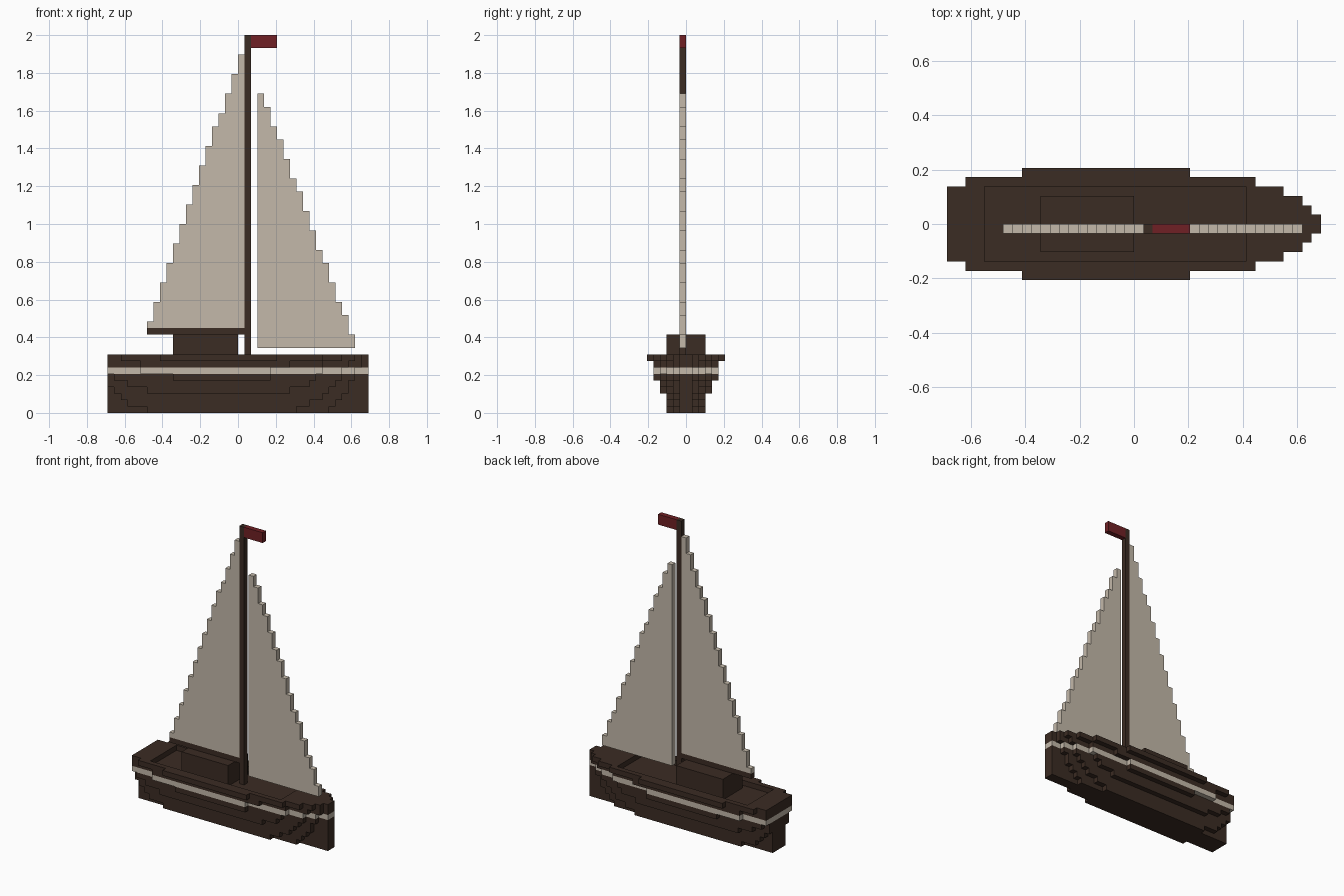
import bpy
import bmesh
import math

cube = bpy.data.objects.get("Cube")
if cube:
    bpy.data.objects.remove(cube, do_unlink=True)

UNIT = 2 / 58  # size of one block


def make_material(name, color):
    mat = bpy.data.materials.new(name)
    mat.use_nodes = True
    mat.diffuse_color = (*color, 1)
    mat.node_tree.nodes["Principled BSDF"].inputs["Base Color"].default_value = (*color, 1)
    return mat


dark_wood = make_material("dark wood", (0.044, 0.025, 0.017))
canvas = make_material("cream canvas", (0.55, 0.485, 0.40))
red_cloth = make_material("red cloth", (0.162, 0.0145, 0.0178))


def extrude_outline(name, outline, direction, material):
    """Extrude a flat outline, given in blocks, into a solid part."""
    bm = bmesh.new()
    face = bm.faces.new([bm.verts.new([c * UNIT for c in p]) for p in outline])
    extruded = bmesh.ops.extrude_face_region(bm, geom=[face])["geom"]
    moved = [g for g in extruded if isinstance(g, bmesh.types.BMVert)]
    bmesh.ops.translate(bm, verts=moved, vec=[c * UNIT for c in direction])
    bmesh.ops.recalc_face_normals(bm, faces=bm.faces)
    mesh = bpy.data.meshes.new(name)
    bm.to_mesh(mesh)
    bm.free()
    obj = bpy.data.objects.new(name, mesh)
    mesh.materials.append(material)
    bpy.context.scene.collection.objects.link(obj)
    return obj


def box(name, x, y, z, material):
    outline = [(x[0], y[0], z[0]), (x[1], y[0], z[0]), (x[1], y[1], z[0]), (x[0], y[1], z[0])]
    return extrude_outline(name, outline, (0, 0, z[1] - z[0]), material)


def hull_layer(name, z, bow, stern, material):
    """Stepped plan; bow and stern list the reach for each half width."""
    def steps(reach):
        points = []
        for half, x in enumerate(reach, start=1):
            if points and points[-1][0] == x:
                points[-1] = (x, half)
            else:
                if points:
                    points.append((x, half - 1))
                points.append((x, half))
        return points

    side = [(x, y) for x, y in steps(bow)] + [(-x, y) for x, y in reversed(steps(stern))]
    outline = side + [(x, -y) for x, y in reversed(side)]
    return extrude_outline(name, [(x, y, z) for x, y in outline], (0, 0, 1), material)


# Hull, from keel to rail, one block per layer
layers = [
    ("keel", (20, 14, 9), (20, 20, 14)),
    ("lower_hull", (20, 15, 11), (20, 20, 17)),
    ("bilge", (20, 16, 13), (20, 20, 18)),
    ("lower_planking", (20, 17, 14, 8), (20, 20, 19, 14)),
    ("middle_planking", (20, 17, 15, 11), (20, 20, 20, 17)),
    ("upper_planking", (20, 18, 16, 12, 5), (20, 20, 20, 19, 10)),
    ("hull_stripe", (20, 18, 16, 13, 5), (20, 20, 20, 20, 15)),
    ("deck", (20, 19, 17, 13, 8), (20, 20, 20, 20, 15)),
    ("rail", (20, 19, 18, 16, 13, 6), (20, 20, 20, 20, 18, 12)),
]
for level, (name, bow, stern) in enumerate(layers):
    rail = hull_layer(name, level, bow, stern, canvas if name == "hull_stripe" else dark_wood)

# Open the rail around the deck well
cutter = box("well_cutter", (-16, 12), (-4, 4), (7.5, 9.5), dark_wood)
cutter.hide_render = True
cut = rail.modifiers.new("well", "BOOLEAN")
cut.operation = "DIFFERENCE"
cut.solver = "EXACT"
cut.object = cutter
bpy.context.view_layer.objects.active = rail
bpy.ops.object.modifier_apply(modifier=cut.name)
bpy.data.objects.remove(cutter, do_unlink=True)

# Cabin, mast, boom and flag
SLIM = (-1, 0)
box("cabin", (-10, 0), (-3, 3), (8, 12), dark_wood)
box("mast", (1, 2), SLIM, (8, 58), dark_wood)
box("boom", (-14, 1), SLIM, (12, 13), dark_wood)
box("flag", (2, 6), SLIM, (56, 58), red_cloth)


def stepped_sail(name, start, bottom, tops):
    outline = [(start, -1, bottom)]
    for i, top in enumerate(tops):
        outline += [(start + i, -1, top), (start + i + 1, -1, top)]
    outline.append((start + len(tops), -1, bottom))
    extrude_outline(name, outline, (0, 1, 0), canvas)


# Sails, with one stepped column per block
stepped_sail("main_sail", -14, 13, [14 + math.ceil(2.905 * i) for i in range(15)])
stepped_sail("fore_sail", 3, 10, [49 - max(0, math.floor(2.68 * i - 0.1)) for i in range(15)])
